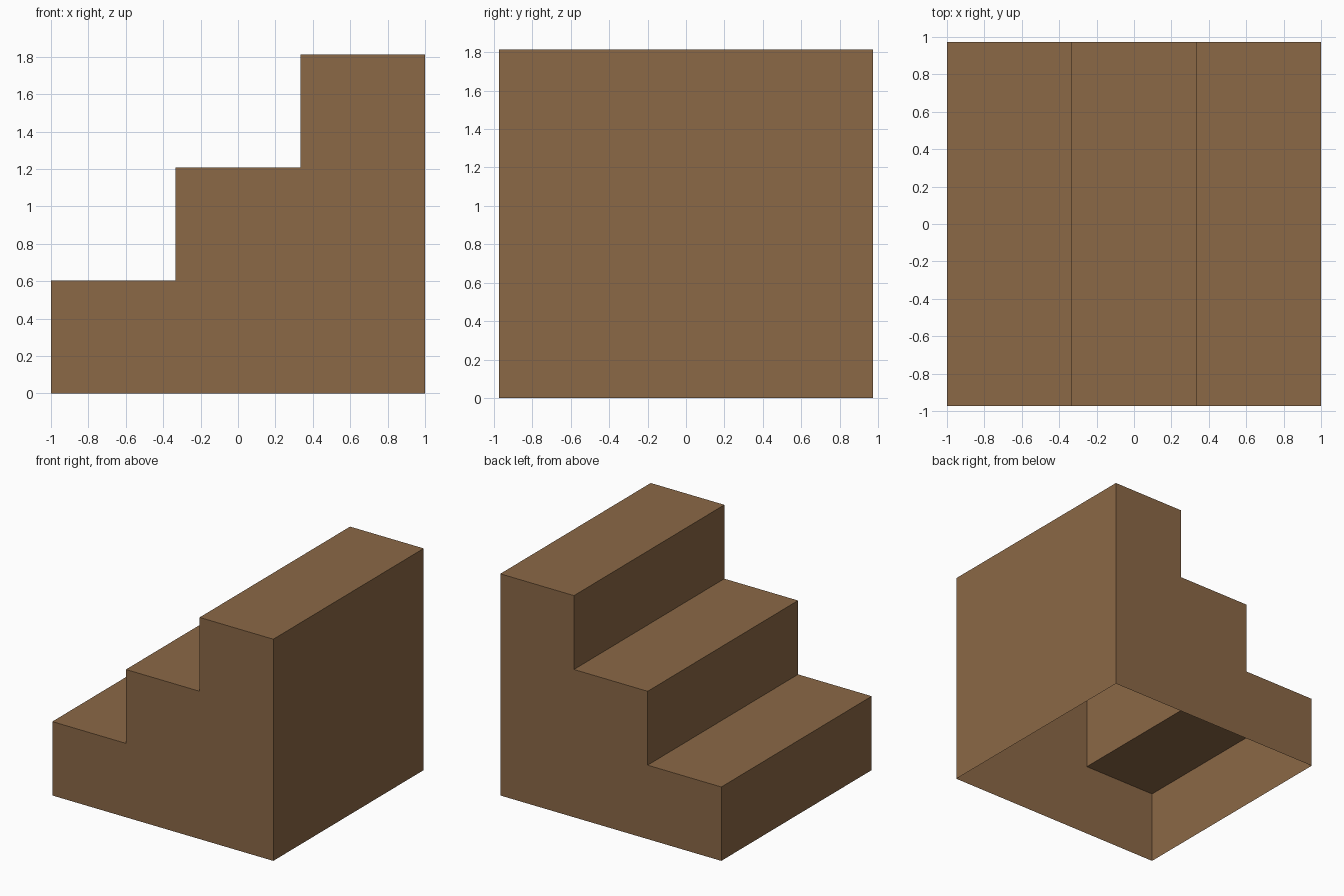
import bpy
import bmesh

if "Cube" in bpy.data.objects:
    bpy.data.objects.remove(bpy.data.objects["Cube"])

HALF_DEPTH = 0.972
HEIGHT = 1.813
STEPS = 3

wood = bpy.data.materials.new("brown wood")
wood.diffuse_color = (0.258, 0.138, 0.061, 1.0)
wood.use_nodes = True
wood.node_tree.nodes["Principled BSDF"].inputs["Base Color"].default_value = wood.diffuse_color

# Stepped side profile, rising towards +x
profile = [(1.0, 0.0), (-1.0, 0.0)]
for i in range(STEPS):
    z = HEIGHT * (i + 1) / STEPS
    profile += [(-1 + 2 * i / STEPS, z), (-1 + 2 * (i + 1) / STEPS, z)]

bm = bmesh.new()
front = [bm.verts.new((x, -HALF_DEPTH, z)) for x, z in profile]
back = [bm.verts.new((x, HALF_DEPTH, z)) for x, z in profile]

# Front and back sides
bm.faces.new(front)
bm.faces.new(back)

# Treads, risers and tall end wall; the underside (first edge) stays open
n = len(profile)
for i in range(1, n):
    j = (i + 1) % n
    bm.faces.new((front[i], front[j], back[j], back[i]))

# Make normals point outwards, using the front side as reference
bmesh.ops.recalc_face_normals(bm, faces=bm.faces[:])
bm.faces.ensure_lookup_table()
bm.normal_update()
if bm.faces[0].normal.y > 0:
    bmesh.ops.reverse_faces(bm, faces=bm.faces[:])

mesh = bpy.data.meshes.new("stairs")
bm.to_mesh(mesh)
bm.free()
mesh.materials.append(wood)
stairs = bpy.data.objects.new("stairs", mesh)
bpy.context.collection.objects.link(stairs)
